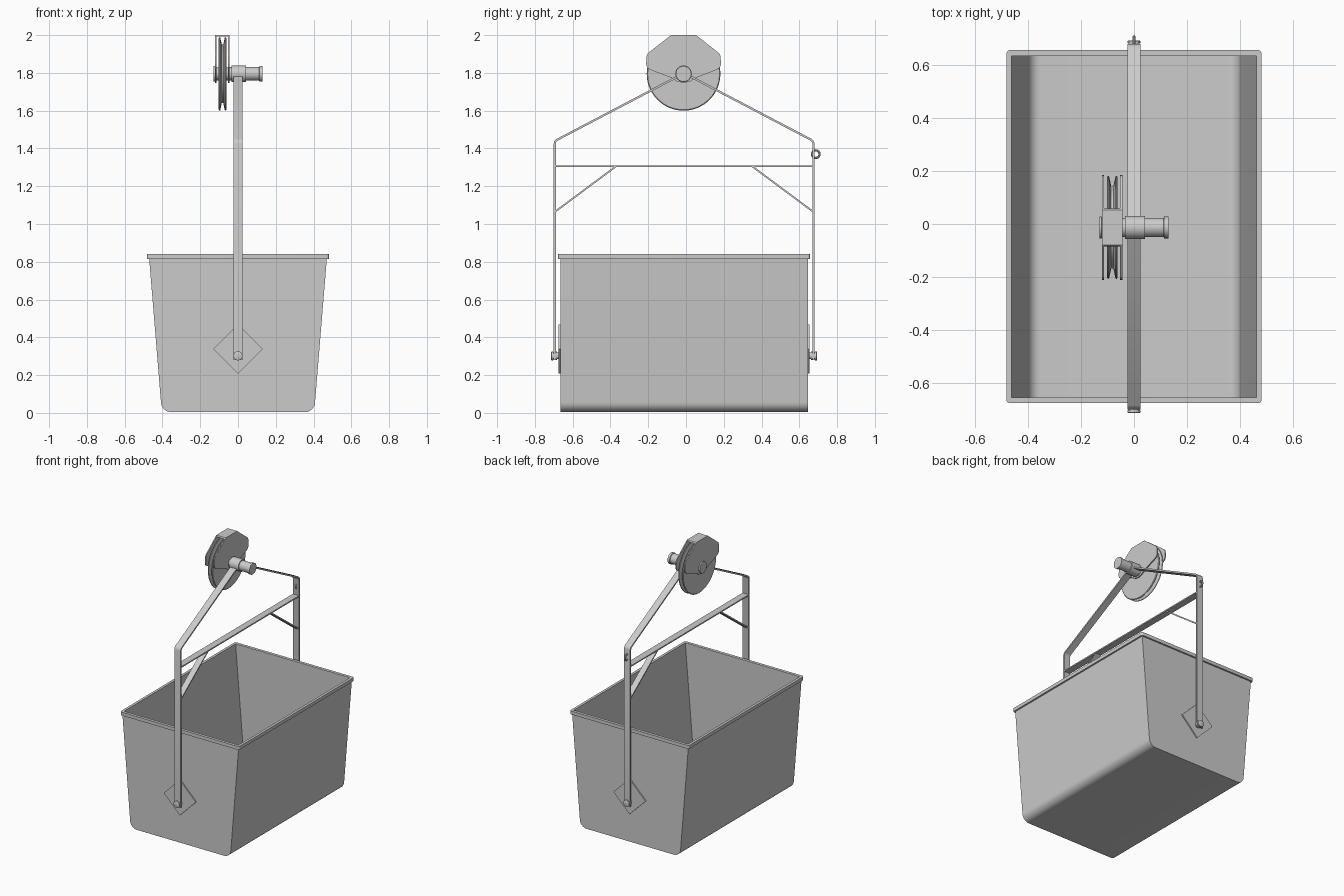
import bpy, bmesh
from math import sin, cos, pi, radians
from mathutils import Vector

if "Cube" in bpy.data.objects:
    bpy.data.objects.remove(bpy.data.objects["Cube"])

CY = -0.01            # centre line of bucket and hanger in y
AXLE = 1.795          # height of the pulley axle
PX = -0.082           # middle of the pulley in x


def finish(name, bm, smooth=True):
    bmesh.ops.remove_doubles(bm, verts=bm.verts, dist=1e-5)
    bmesh.ops.recalc_face_normals(bm, faces=bm.faces)
    me = bpy.data.meshes.new(name)
    bm.to_mesh(me)
    bm.free()
    ob = bpy.data.objects.new(name, me)
    bpy.context.collection.objects.link(ob)
    bpy.ops.object.select_all(action='DESELECT')
    ob.select_set(True)
    bpy.context.view_layer.objects.active = ob
    if smooth:
        bpy.ops.object.shade_smooth_by_angle(angle=radians(35))
    return ob


def ring(bm, pts):
    return [bm.verts.new(p) for p in pts]


def bridge(bm, a, b, closed=True):
    n = len(a)
    for i in range(n if closed else n - 1):
        j = (i + 1) % n
        bm.faces.new((a[i], a[j], b[j], b[i]))


def prism_x(name, yz, x0, x1, smooth=True):
    """Closed outline in the yz plane, extruded along x."""
    bm = bmesh.new()
    a, b = (ring(bm, [(x, y, z) for y, z in yz]) for x in (x0, x1))
    bridge(bm, a, b)
    bm.faces.new(a)
    bm.faces.new(b)
    return finish(name, bm, smooth)


def lathe(name, prof, centre, axis, n=40):
    """Revolve (distance along axis, radius) pairs and cap both ends."""
    bm = bmesh.new()
    c = Vector(centre)
    rings = []
    for d, r in prof:
        pts = []
        for i in range(n):
            u, v = r * cos(2 * pi * i / n), r * sin(2 * pi * i / n)
            pts.append(c + Vector((d, u, v) if axis == 'x' else (u, d, v)))
        rings.append(ring(bm, pts))
    for a, b in zip(rings, rings[1:]):
        bridge(bm, a, b)
    bm.faces.new(rings[0])
    bm.faces.new(rings[-1])
    return finish(name, bm)


def strap(name, path, half_w=0.025, t=0.011):
    """Flat bar following a path in the yz plane, with mitred bends."""
    p = [Vector(q) for q in path]
    left, right = [], []
    for i, q in enumerate(p):
        d0 = (q - p[i - 1]).normalized() if i else (p[1] - q).normalized()
        d1 = (p[i + 1] - q).normalized() if i < len(p) - 1 else d0
        n0, n1 = Vector((-d0.y, d0.x)), Vector((-d1.y, d1.x))
        off = (n0 + n1) * (t / 2 / (1 + n0.dot(n1)))
        left.append(q + off)
        right.append(q - off)
    return prism_x(name, left + right[::-1], -half_w, half_w)


# bucket shell: rounded U section, open top, closed ends
def u_section(top_w, low_w, floor, top, r, n=8):
    half = [(top_w, top)]
    for i in range(n + 1):
        a = pi / 2 * i / n
        half.append((low_w - r + r * cos(a), floor + r - r * sin(a)))
    return half + [(-x, z) for x, z in half[::-1]]


bm = bmesh.new()
loops = []
for sec, hy in ((u_section(0.472, 0.408, 0.004, 0.838, 0.055), 0.655),
                (u_section(0.464, 0.400, 0.014, 0.838, 0.047), 0.645)):
    f, b = (ring(bm, [(x, CY + s * hy, z) for x, z in sec]) for s in (-1, 1))
    bridge(bm, f, b, closed=False)
    bm.faces.new(f)
    bm.faces.new(b)
    loops.append((f[0], f[-1], b[-1], b[0]))
bridge(bm, loops[0], loops[1])
finish("bucket_body", bm)


# rim around the bucket opening
def rounded_rect(hx, hy, r, z, n=5):
    out = []
    for k, (sx, sy) in enumerate(((1, 1), (-1, 1), (-1, -1), (1, -1))):
        for i in range(n + 1):
            a = pi / 2 * (k + i / n)
            out.append((sx * (hx - r) + r * cos(a), CY + sy * (hy - r) + r * sin(a), z))
    return out


bm = bmesh.new()
rl = [ring(bm, rounded_rect(hx, hy, r, z)) for hx, hy, r, z in
      ((0.482, 0.667, 0.014, 0.815), (0.482, 0.667, 0.014, 0.84),
       (0.463, 0.646, 0.003, 0.84), (0.463, 0.646, 0.003, 0.815))]
for i in range(4):
    bridge(bm, rl[i], rl[(i + 1) % 4])
finish("bucket_rim", bm)

# hanger parts repeated at both ends
for s, tag in ((-1, "front"), (1, "back")):
    # diamond reinforcing plate
    bm = bmesh.new()
    c = [(0.13, 0), (0, 0.13), (-0.13, 0), (0, -0.13)]
    a, b = (ring(bm, [(x, CY + s * d, 0.338 + z) for x, z in c]) for d in (0.652, 0.664))
    bridge(bm, a, b)
    bm.faces.new(a)
    bm.faces.new(b)
    finish(tag + "_pivot_plate", bm, False)
    # pivot pin with head
    lathe(tag + "_pivot_pin",
          [(s * d, r) for d, r in ((0.65, 0.018), (0.672, 0.018), (0.672, 0.023),
                                   (0.69, 0.023), (0.69, 0.02), (0.694, 0.02),
                                   (0.694, 0.024), (0.702, 0.024), (0.704, 0.02))],
          (0, CY, 0.302), 'y', 24)
    # leg bent inward up to the hub
    strap(tag + "_hanger_leg", [(CY + s * y, z) for y, z in
          ((0.685, 0.28), (0.685, 1.425), (0.682, 1.437), (0.672, 1.446), (0.03, 1.783))])
    # corner brace
    strap(tag + "_brace", [(CY + s * 0.682, 1.066), (CY + s * 0.362, 1.304)], 0.022, 0.009)

strap("cross_bar", [(CY - 0.682, 1.305), (CY + 0.682, 1.305)], 0.025, 0.009)

# small eye ring on the back leg
bpy.ops.mesh.primitive_torus_add(major_segments=24, minor_segments=10, major_radius=0.02,
                                 minor_radius=0.006, location=(0, 0.687, 1.37),
                                 rotation=(0, pi / 2, 0))
bpy.context.object.name = "eye_ring"
bpy.ops.object.shade_smooth_by_angle()

# hub and axle along x
AX = (0, CY - 0.003, AXLE)
lathe("hub", [(-0.045, 0.036), (-0.034, 0.036), (-0.034, 0.044), (0.042, 0.044),
              (0.042, 0.036), (0.112, 0.036), (0.114, 0.041), (0.13, 0.041)], AX, 'x')
lathe("axle_cap", [(-0.131, 0.041), (-0.122, 0.041), (-0.120, 0.034), (-0.04, 0.034)], AX, 'x')

# grooved pulley wheel
lathe("pulley_wheel", [(-0.02, 0.03), (-0.02, 0.19), (-0.016, 0.195), (-0.012, 0.193),
                       (-0.004, 0.155), (0.004, 0.155), (0.012, 0.193), (0.016, 0.195),
                       (0.02, 0.19), (0.02, 0.03)], (PX, AX[1], AXLE), 'x', 64)

# pulley guard: two cheek plates joined by a flat top
half = [(0.066, 2.0), (0.188, 1.905), (0.196, 1.89), (0.198, 1.845), (0.192, 1.828),
        (0.178, 1.817), (0.06, 1.772), (0.035, 1.754), (0.0, 1.747)]
outline = [(AX[1] + y, z) for y, z in half] + [(AX[1] - y, z) for y, z in half[-2::-1]]
for x, tag in ((-0.121, "outer"), (-0.052, "inner")):
    prism_x(tag + "_guard_plate", outline, x, x + 0.008, False)
top = [(AX[1] - 0.066, 2.0), (AX[1] + 0.066, 2.0), (AX[1] + 0.072, 1.992), (AX[1] - 0.072, 1.992)]
prism_x("guard_top", top, -0.121, -0.044, False)
